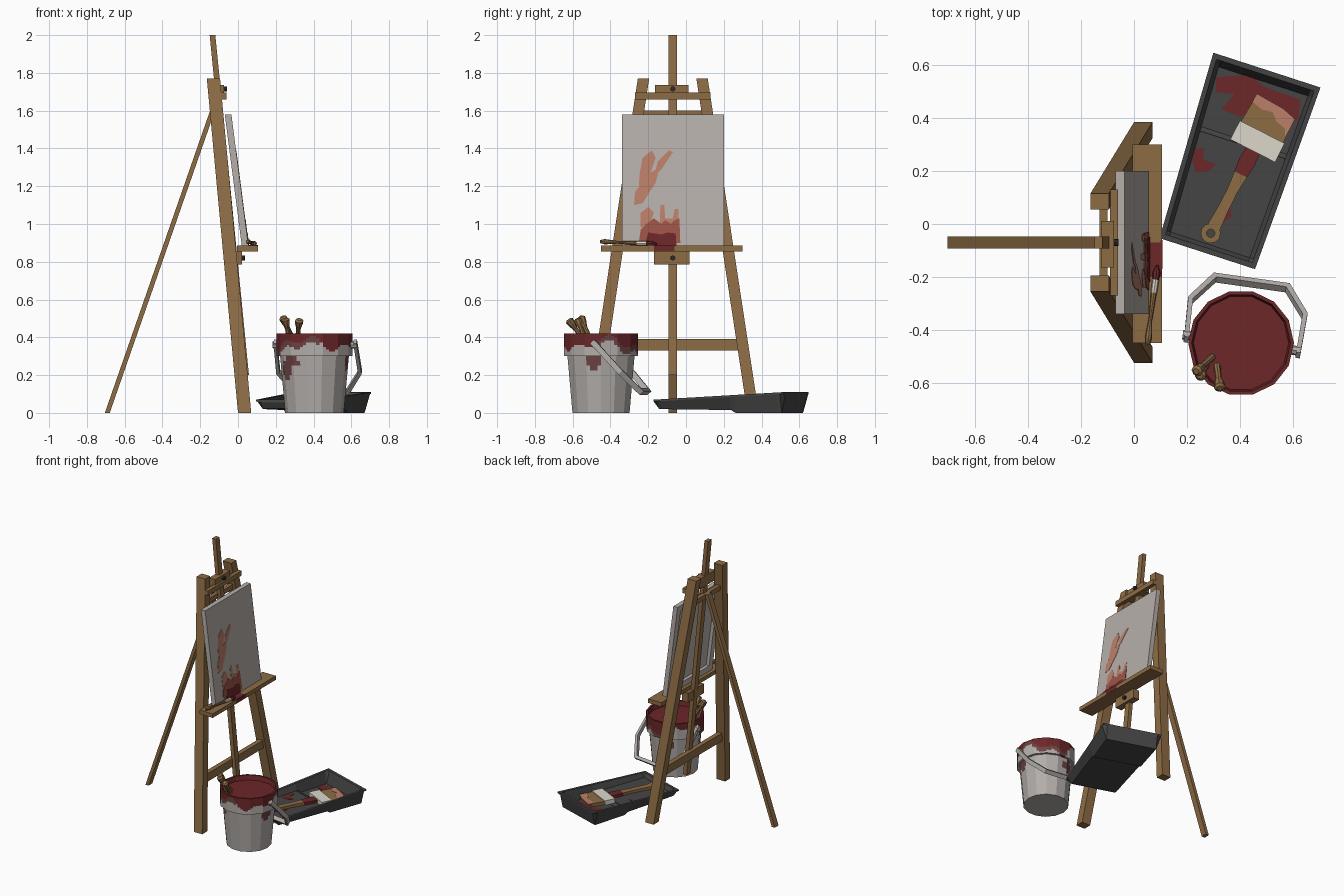
import bpy, bmesh, math
from mathutils import Matrix, Vector

if "Cube" in bpy.data.objects:
    bpy.data.objects.remove(bpy.data.objects["Cube"])

COL = {"wood": (.27, .15, .06), "canvas_white": (.47, .43, .41), "bucket_grey": (.45, .42, .40),
       "ferrule_cream": (.72, .68, .60), "dark_red": (.15, .02, .022), "mid_red": (.34, .09, .064),
       "pink": (.50, .21, .14), "tray_grey": (.06, .06, .06), "black_metal": (.025, .025, .028),
       "red_stain": (.15, .055, .055)}
MAT = {}
for n, c in COL.items():
    MAT[n] = bpy.data.materials.new(n)
    MAT[n].diffuse_color = (*c, 1)


def finish(name, bm, *mats):
    bmesh.ops.recalc_face_normals(bm, faces=bm.faces)
    me = bpy.data.meshes.new(name)
    bm.to_mesh(me)
    bm.free()
    ob = bpy.data.objects.new(name, me)
    bpy.context.collection.objects.link(ob)
    for m in mats:
        me.materials.append(MAT[m])
    return ob


def loft(name, rings, mat, cap=True):
    """Skin a list of equal rings of points."""
    bm = bmesh.new()
    vs = [[bm.verts.new(p) for p in r] for r in rings]
    n = len(vs[0])
    for a, b in zip(vs, vs[1:]):
        for i in range(n):
            bm.faces.new((a[i], a[(i + 1) % n], b[(i + 1) % n], b[i]))
    if cap:
        bm.faces.new(vs[0])
        bm.faces.new(vs[-1])
    return finish(name, bm, mat)


def strut(name, p0, p1, sx, sy, mat="wood"):
    """Slanted beam with level ends."""
    q = [(-.5, -.5), (.5, -.5), (.5, .5), (-.5, .5)]
    return loft(name, [[(p[0] + a * sx, p[1] + b * sy, p[2]) for a, b in q] for p in (p0, p1)], mat)


def box(name, x, y, z, mat="wood"):
    cx, cy = sum(x) / 2, sum(y) / 2
    return strut(name, (cx, cy, z[0]), (cx, cy, z[1]), x[1] - x[0], y[1] - y[0], mat)


def rod(name, stations, mat, sides=8):
    """Round bar through (point, radius) stations."""
    d = (Vector(stations[-1][0]) - Vector(stations[0][0])).normalized()
    q = d.to_track_quat('Z', 'Y')
    return loft(name, [[Vector(p) + q @ Vector((r * math.cos(k * math.tau / sides),
                r * math.sin(k * math.tau / sides), 0)) for k in range(sides)] for p, r in stations], mat)


def plate(name, pts, t, mat, M=Matrix()):
    """Flat outline thickened along local z."""
    return loft(name, [[M @ Vector((x, y, z)) for x, y in pts] for z in (0, t)], mat)


def lathe(name, prof, centre, sides, mats, sub=1, rule=None):
    """Many-sided turned shape; sub splits each flat side for painting by rule(angle, z)."""
    def pt(r, z, k):
        i, f = divmod(k, sub)
        a, b = (math.tau * j / sides for j in (i, i + 1))
        f /= sub
        return (centre[0] + r * (math.cos(a) * (1 - f) + math.cos(b) * f),
                centre[1] + r * (math.sin(a) * (1 - f) + math.sin(b) * f), z)
    ob = loft(name, [[pt(r, z, k) for k in range(sides * sub)] for r, z in prof], mats[0], False)
    for m in mats[1:]:
        ob.data.materials.append(MAT[m])
    if rule:
        for p in ob.data.polygons:
            c = p.center
            p.material_index = rule(math.atan2(c.y - centre[1], c.x - centre[0]), c.z)
    return ob


YC = -.07
# Easel frame
for s, side in ((-1, "left"), (1, "right")):
    strut(side + "_leg", (.035, YC + s * .425, 0), (-.13, YC + s * .155, 1.77), .07, .06)
strut("mast", (.043, YC, .2), (-.135, YC, 2), .03, .044)
strut("back_leg", (-.692, YC, 0), (-.135, YC, 1.6), .026, .044)
box("lower_rail", (-.015, .02), (YC - .36, YC + .36), (.33, .39))
box("upper_rail", (-.13, -.1), (YC - .17, YC + .17), (1.565, 1.6))
box("top_bar", (-.09, -.06), (-.27, .13), (1.66, 1.695))
box("top_clamp", (-.125, -.075), (-.165, .012), (1.66, 1.737))
rod("top_screw", [((-.08, YC, 1.715), .014), ((-.058, YC, 1.715), .014)], "black_metal")

# Shelf and its clamp
box("shelf", (-.005, .105), (-.45, .30), (.855, .885))
box("shelf_clamp", (-.03, .02), (-.17, .018), (.785, .855))
rod("shelf_screw", [((.018, YC, .82), .014), ((.036, YC, .82), .014)], "black_metal")
box("shelf_paint_front", (.1, .107), (-.17, -.06), (.858, .887), "dark_red")
box("shelf_paint_top", (.05, .105), (-.20, -.07), (.88, .888), "dark_red")


# Canvas on a hollow stretcher frame
def cx(z, off):
    return .055 - .1295 * (z - .885) + off


def canvas_bar(name, y, z, off, t, mat="canvas_white"):
    m = sum(y) / 2
    strut(name, (cx(z[0], off), m, z[0]), (cx(z[1], off), m, z[1]), t, y[1] - y[0], mat)


canvas_bar("canvas_sheet", (-.34, .2), (.885, 1.58), -.005, .01)
for i, (y, z) in enumerate((((-.34, -.295), (.885, 1.58)), ((.155, .2), (.885, 1.58)),
                            ((-.295, .155), (.885, .93)), ((-.295, .155), (1.535, 1.58)))):
    canvas_bar("stretcher_%d" % i, y, z, -.0225, .025)

# Painting on the canvas: outlines in (y, z)
CM = Matrix(((0, -.1295, 1, .055 + .1295 * .885), (1, 0, 0, 0), (0, 1, 0, 0), (0, 0, 0, 1)))
plate("paint_dark", [(-.22, .886), (-.05, .886), (-.055, .95), (-.1, .955), (-.13, .945), (-.2, .955)], .005, "dark_red", CM)
plate("paint_mid", [(-.25, .9), (-.03, .9), (-.035, 1.03), (-.06, 1.02), (-.08, 1.0), (-.11, 1.02),
                    (-.13, 1.0), (-.17, 1.03), (-.21, 1.0), (-.24, .97)], .0035, "mid_red", CM)
for i, p in enumerate((
        [(-.24, .98), (-.19, 1.0), (-.17, 1.06), (-.2, 1.09), (-.24, 1.06)],
        [(-.14, .99), (-.04, .99), (-.04, 1.08), (-.06, 1.08), (-.07, 1.03), (-.11, 1.03), (-.115, 1.1), (-.135, 1.1)],
        [(-.275, 1.1), (-.23, 1.11), (-.16, 1.22), (-.14, 1.3), (-.19, 1.27), (-.27, 1.17)],
        [(-.25, 1.2), (-.2, 1.24), (-.16, 1.35), (-.18, 1.39), (-.23, 1.35), (-.245, 1.27)],
        [(-.17, 1.25), (-.13, 1.29), (-.07, 1.38), (-.09, 1.39), (-.15, 1.33)])):
    plate("paint_smear_%d" % i, p, .002, "pink", CM)

# Small brush on the shelf
rod("small_brush_handle", [((.05, -.455, .907), .008), ((.055, -.43, .906), .014), ((.062, -.36, .903), .007),
                           ((.075, -.26, .898), .011)], "wood")
rod("small_brush_ferrule", [((.075, -.26, .898), .012), ((.082, -.21, .897), .013)], "ferrule_cream")
rod("small_brush_bristles", [((.082, -.21, .897), .012), ((.085, -.185, .896), .015), ((.088, -.155, .895), .004)], "dark_red")

# Bucket: body, painted collar, paint surface
BC = (.405, -.45)
BLOBS = ((-2.6, .23, .3, .045), (-2.35, .27, .3, .025), (-.25, .27, .25, .035), (1.9, .25, .3, .04))


def body_rule(a, z):
    return int(any(((a - b) / w) ** 2 + ((z - h) / e) ** 2 < 1 for b, h, w, e in BLOBS))


def collar_rule(a, z):
    edge = .365 + .028 * math.sin(3 * a + 1) + .022 * math.sin(7 * a)
    return 1 if z > edge else 2 if z > edge - .03 and math.sin(2 * a) > -.3 else 0


N = 14
lathe("bucket_body", [(.155 + .027 * i / 12, .3 * i / 12) for i in range(13)], BC, N,
      ("bucket_grey", "red_stain"), 4, body_rule)
lathe("bucket_base", [(.0, 0), (.155, 0)], BC, N, ("bucket_grey",))
lathe("bucket_collar", [(.175, .3)] + [(.2, .3 + .012 * i) for i in range(11)], BC, N,
      ("bucket_grey", "dark_red", "red_stain"), 5, collar_rule)
lathe("bucket_rim", [(.2, .42), (.187, .42), (.18, .385), (0, .385)], BC, N, ("dark_red",))

# Bucket handle: flat strap hanging down and back
c, s = math.cos(math.radians(8)), math.sin(math.radians(8))
X, Y = Vector((c, -s, 0)), Vector((s * .68, c * .68, -.73))
HM = Matrix.Translation((.411, -.45, .36)) @ Matrix((X, Y, X.cross(Y))).transposed().to_4x4() @ Matrix.Translation((0, 0, -.015))
outer = [(-.222, -.025), (-.228, .2), (-.145, .35), (.145, .35), (.228, .2), (.222, -.025)]
inner = [(-.205, -.025), (-.209, .193), (-.133, .328), (.133, .328), (.209, .193), (.205, -.025)]
plate("bucket_handle", outer + inner[::-1], .03, "bucket_grey", HM)
for k in (-1, 1):
    a, b = (Vector((.407, -.45, .36)) + X * k * r for r in (.19, .225))
    rod("handle_pivot", [(a, .018), (b, .018)], "bucket_grey")

# Brush handles standing in the bucket
for a, b in (((.30, -.50, .37), (.235, -.558, .51)), ((.313, -.53, .37), (.325, -.622, .495)),
             ((.275, -.53, .37), (.25, -.575, .50))):
    a, b = Vector(a), Vector(b)
    rod("bucket_brush", [(a, .014), (a.lerp(b, .6), .012), (a.lerp(b, .8), .02), (a.lerp(b, .95), .022), (b, .012)], "wood")

# Paint tray: stations of (length position, rim half width, rim, floor, underside)
TM = Matrix.Translation((.39, .235, 0)) @ Matrix.Rotation(math.radians(-18), 4, 'Z')
rings = []
for v, floor, under in ((-.365, 1, .055), (-.345, 1, .022), (-.33, .042, .02), (.06, .042, .015), (.085, .02, 0),
                        (.32, .02, 0), (.345, 1, 0), (.365, 1, .095)):
    w, rim = .2015 + .0315 * v, .09 + .055 * v
    f = min(floor, rim)
    rings.append([TM @ Vector((u, v, z)) for u, z in (
        (-w, rim - .01), (-w, rim), (-w + .018, rim), (-w + .034, f), (w - .034, f), (w - .018, rim),
        (w, rim), (w, rim - .01), (w - .03, min(under, rim - .012)), (-w + .03, min(under, rim - .012)))])
loft("paint_tray", rings, "tray_grey")
plate("tray_ridge", [(-.168, .055), (.168, .055), (.168, .068), (-.168, .068)], .006, "tray_grey", TM @ Matrix.Translation((0, 0, .04)))

# Paint in the tray: outlines in world (x, y)
def at(z):
    return Matrix.Translation((0, 0, z))


plate("tray_paint_pool", [(.31, .555), (.44, .565), (.49, .52), (.63, .47), (.62, .39), (.46, .43), (.40, .405),
                          (.33, .435), (.38, .49), (.31, .5)], .004, "dark_red", at(.019))
plate("tray_paint_splash", [(.23, .285), (.265, .285), (.26, .245), (.31, .225), (.285, .2), (.235, .195), (.22, .235)],
      .003, "dark_red", at(.0415))
plate("tray_paint_drip", [(.33, .0), (.37, .03), (.36, .07), (.33, .05)], .003, "dark_red", at(.0415))

# Wide brush lying in the tray
WM = Matrix.Translation((.29, -.035, .046)) @ Matrix.Rotation(math.radians(-27), 4, 'Z')


def mirrored(half):
    return [(w, v) for v, w in half] + [(-w, v) for v, w in half[::-1]]


lathe("wide_brush_hang_ring", [(.016, .046), (.038, .046), (.038, .066), (.016, .066), (.016, .046)], (.29, -.035), 12, ("wood",))
plate("wide_brush_handle", mirrored([(.028, .026), (.1, .021), (.18, .02), (.25, .026)]), .02, "wood", WM)
plate("wide_brush_handle_painted", mirrored([(.25, .026), (.3, .032), (.36, .028)]), .02, "dark_red", WM)
plate("wide_brush_ferrule", mirrored([(.35, .095), (.43, .095)]), .034, "ferrule_cream", WM @ at(-.006))
plate("wide_brush_bristles", mirrored([(.43, .09), (.525, .084)]), .026, "wood", WM @ at(-.004))
plate("wide_brush_paint", [(-.085, .515), (-.04, .505), (0, .515), (.03, .49), (.07, .48), (.088, .45), (.088, .53),
                           (.03, .545), (-.085, .55)], .008, "pink", WM @ at(.016))

for m in bpy.data.materials:
    if m.users and not m.is_grease_pencil:
        m.use_nodes = True
        m.node_tree.nodes["Principled BSDF"].inputs["Base Color"].default_value = m.diffuse_color
